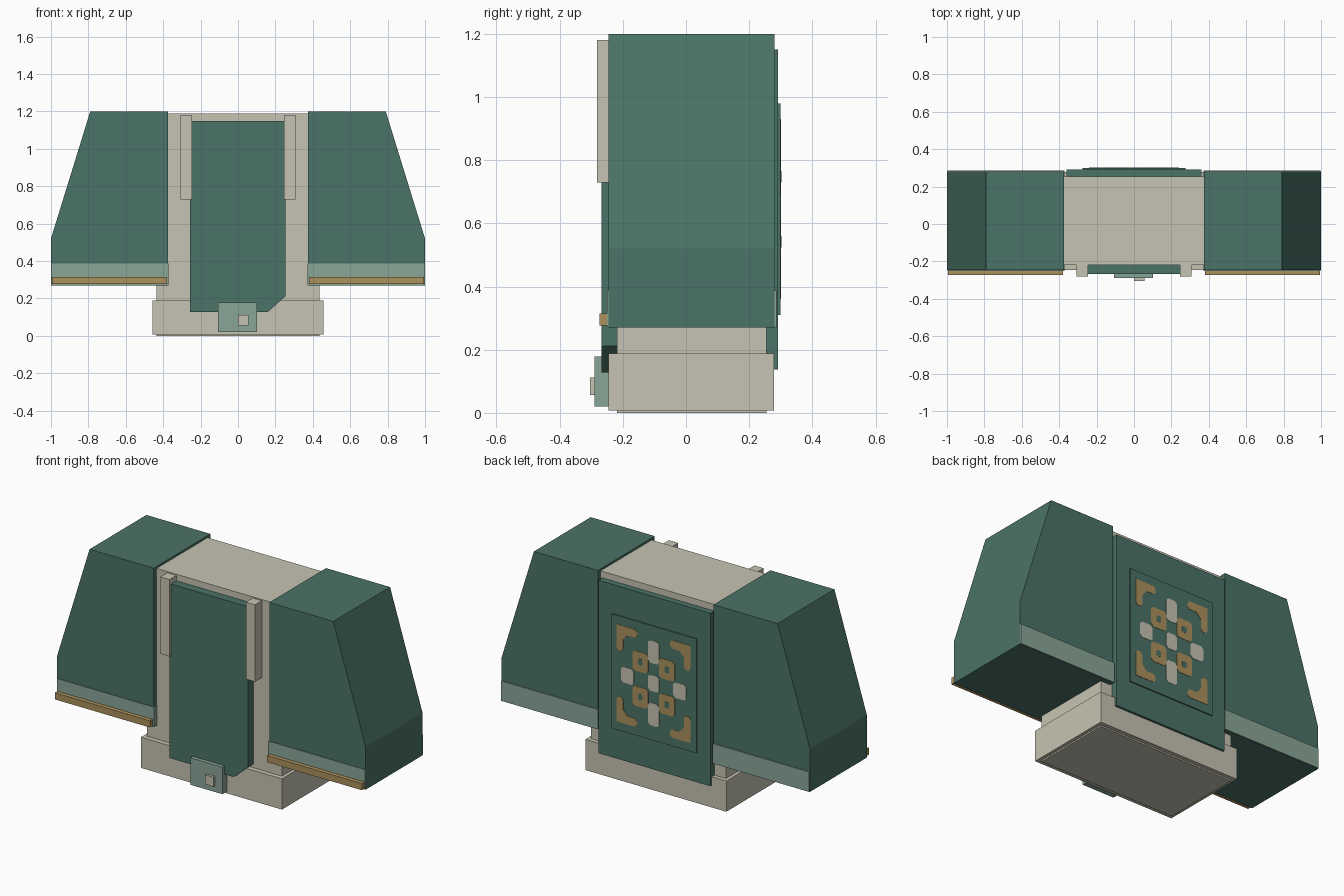
import bpy, bmesh

if "Cube" in bpy.data.objects:
    bpy.data.objects.remove(bpy.data.objects["Cube"])


def material(name, rgb):
    # sRGB 0-255 to linear
    lin = [(c / 255 / 12.92) if c < 11 else ((c / 255 + 0.055) / 1.055) ** 2.4 for c in rgb]
    m = bpy.data.materials.new(name)
    m.diffuse_color = (*lin, 1)
    m.use_nodes = True
    m.node_tree.nodes["Principled BSDF"].inputs["Base Color"].default_value = m.diffuse_color
    return m


TEAL = material("deep_teal", (75, 115, 103))
SAGE = material("sage_trim", (137, 166, 151))
CREAM = material("cream_cloth", (198, 196, 178))
GOLD = material("gold_trim", (172, 145, 92))


def prism(name, pts, y0, y1, mat):
    """Extrude an x-z outline from y0 to y1."""
    bm = bmesh.new()
    face = bm.faces.new([bm.verts.new((x, y0, z)) for x, z in pts])
    ext = bmesh.ops.extrude_face_region(bm, geom=[face])
    moved = [v for v in ext["geom"] if isinstance(v, bmesh.types.BMVert)]
    bmesh.ops.translate(bm, verts=moved, vec=(0, y1 - y0, 0))
    bmesh.ops.recalc_face_normals(bm, faces=bm.faces)
    me = bpy.data.meshes.new(name)
    bm.to_mesh(me)
    bm.free()
    me.materials.append(mat)
    ob = bpy.data.objects.new(name, me)
    bpy.context.collection.objects.link(ob)
    return ob


def box(name, x0, x1, y0, y1, z0, z1, mat):
    return prism(name, [(x0, z0), (x1, z0), (x1, z1), (x0, z1)], y0, y1, mat)


# Torso and belt
box("torso", -0.437, 0.437, -0.218, 0.255, 0.0, 1.188, CREAM)
box("belt", -0.457, 0.457, -0.246, 0.279, 0.008, 0.188, CREAM)

# Front panel with one clipped corner, buckle and stud
prism("front_panel", [(-0.257, 0.128), (0.16, 0.128), (0.254, 0.212), (0.254, 1.15), (-0.257, 1.15)],
      -0.268, -0.21, TEAL)
box("buckle", -0.106, 0.101, -0.29, -0.24, 0.02, 0.178, SAGE)
box("buckle_stud", 0.0, 0.055, -0.304, -0.285, 0.056, 0.112, CREAM)

# Back panel and its raised plate
box("back_panel", -0.362, 0.362, 0.25, 0.292, 0.137, 1.15, TEAL)
box("emblem_plate", -0.276, 0.276, 0.29, 0.299, 0.31, 0.98, TEAL)

# Straps and sleeves, mirrored left and right
for side, s in (("left", -1), ("right", 1)):
    box(side + "_strap", s * 0.247, s * 0.307, -0.281, -0.21, 0.73, 1.181, CREAM)
    sleeve = [(0.375, 0.27), (1.0, 0.27), (1.0, 0.52), (0.79, 1.2), (0.375, 1.2)]
    prism(side + "_sleeve", [(s * x, z) for x, z in sleeve], -0.246, 0.28, TEAL)
    box(side + "_cuff", s * 0.371, s * 0.998, -0.25, 0.286, 0.2715, 0.388, SAGE)
    box(side + "_cuff_trim", s * 0.38, s * 0.995, -0.274, -0.248, 0.276, 0.315, GOLD)

# Painted geometric ornament on the back plate
CZ, Y0, Y1 = 0.645, 0.297, 0.301


def patch(name, cx, cz, w, h, mat, y1=Y1, c=0.014):
    """Thin tile with clipped corners."""
    pts = [(-w + c, -h), (w - c, -h), (w, -h + c), (w, h - c),
           (w - c, h), (-w + c, h), (-w, h - c), (-w, -h + c)]
    prism(name, [(cx + x, CZ + cz + z) for x, z in pts], Y0, y1, mat)


patch("ornament_centre", 0, 0, 0.036, 0.047, CREAM)
for s in (-1, 1):
    patch("ornament_side_arm", s * 0.17, 0, 0.042, 0.046, CREAM)
    patch("ornament_upright_arm", 0, s * 0.183, 0.036, 0.066, CREAM)
    for t in (-1, 1):
        # gold tiles with a teal dot
        patch("ornament_tile", s * 0.086, t * 0.103, 0.051, 0.058, GOLD)
        patch("ornament_dot", s * 0.086, t * 0.103, 0.015, 0.018, TEAL, 0.302, 0.006)
        # gold corner bracket
        bracket = [(0.24, 0.285), (0.24, 0.15), (0.228, 0.135), (0.208, 0.135), (0.197, 0.15),
                   (0.197, 0.205), (0.168, 0.237), (0.12, 0.237), (0.107, 0.25),
                   (0.107, 0.272), (0.12, 0.285)]
        prism("ornament_bracket", [(s * x, CZ + t * z) for x, z in bracket], Y0, Y1, GOLD)
